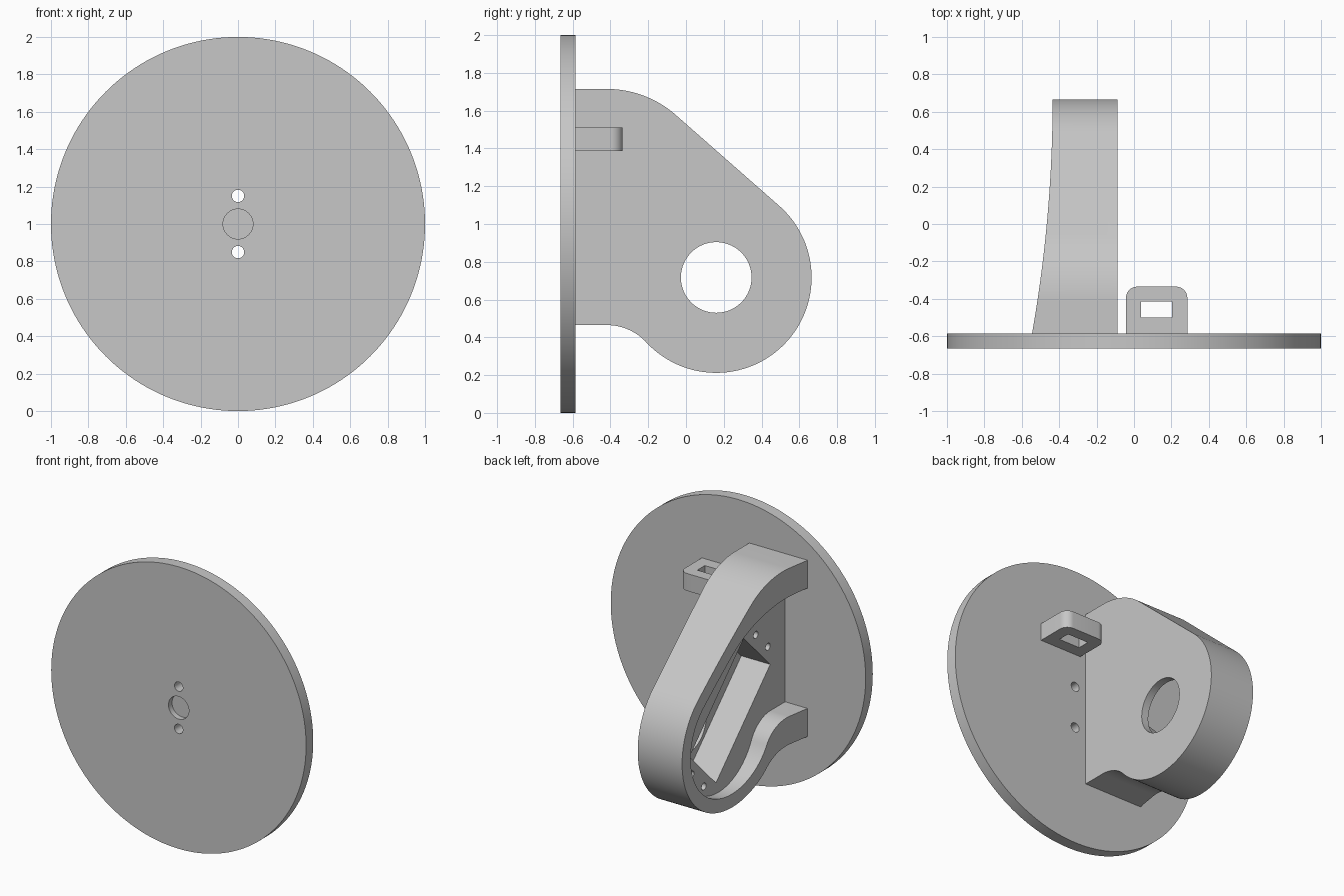
import bpy, bmesh
from math import sin, cos, radians, degrees, atan2

cube = bpy.data.objects.get("Cube")
if cube:
    bpy.data.objects.remove(cube, do_unlink=True)

grey = bpy.data.materials.new("plain_grey")
grey.use_nodes = True
grey.diffuse_color = (0.57, 0.57, 0.57, 1)
grey.node_tree.nodes["Principled BSDF"].inputs["Base Color"].default_value = (0.57, 0.57, 0.57, 1)


def arc(cx, cy, r, start, end, n=32):
    return [(cx + r * cos(radians(start + (end - start) * i / n)),
             cy + r * sin(radians(start + (end - start) * i / n))) for i in range(n + 1)]


def circle(cx, cy, r, n=48):
    return arc(cx, cy, r, 0, 360, n)[:-1]


def box(x0, x1, y0, y1):
    return [(x0, y0), (x1, y0), (x1, y1), (x0, y1)]


def prism(name, points, axis, low, high):
    """Extrude a flat outline along one axis."""
    place = {"x": lambda p, t: (t, p[0], p[1]),
             "y": lambda p, t: (p[0], t, p[1]),
             "z": lambda p, t: (p[0], p[1], t)}[axis]
    bm = bmesh.new()
    ends = [[bm.verts.new(place(p, t)) for p in points] for t in (low, high)]
    for ring in ends:
        bm.faces.new(ring)
    n = len(points)
    for i in range(n):
        j = (i + 1) % n
        bm.faces.new((ends[0][i], ends[0][j], ends[1][j], ends[1][i]))
    bmesh.ops.recalc_face_normals(bm, faces=bm.faces)
    mesh = bpy.data.meshes.new(name)
    bm.to_mesh(mesh)
    bm.free()
    mesh.materials.append(grey)
    obj = bpy.data.objects.new(name, mesh)
    bpy.context.collection.objects.link(obj)
    return obj


def carve(obj, cutters):
    """Cut each helper solid out of the part, then smooth its curved sides."""
    for cutter in cutters:
        cutter.hide_render = True
        mod = obj.modifiers.new("cut", "BOOLEAN")
        mod.operation = "DIFFERENCE"
        mod.solver = "EXACT"
        mod.object = cutter
    graph = bpy.context.evaluated_depsgraph_get()
    mesh = bpy.data.meshes.new_from_object(obj.evaluated_get(graph))
    obj.modifiers.clear()
    obj.data = mesh
    for cutter in cutters:
        bpy.data.objects.remove(cutter, do_unlink=True)
    mesh.shade_smooth()
    mesh.set_sharp_from_angle(angle=radians(25))


# Round base plate with two through holes and a shallow centre recess
BACK = -0.585
plate = prism("base_plate", circle(0, 1, 1, 160), "y", -0.665, BACK)
carve(plate, [prism("hole", circle(0, z, 0.033), "y", -0.8, 0) for z in (0.85, 1.15)]
      + [prism("recess", circle(0, 1, 0.08), "y", -0.8, -0.625)])

# Arm outline: round end, sloping back and flared root
HY, HZ = 0.16, 0.717
SLOPE = 48.7


def arm_outline(root, r, bottom, flat_bottom, top, flat_top):
    drop = HZ - bottom
    rb = ((HY - flat_bottom) ** 2 + drop ** 2 - r ** 2) / (2 * (r - drop))
    meet = degrees(atan2(drop + rb, HY - flat_bottom))
    ny, nz = cos(radians(SLOPE)), sin(radians(SLOPE))
    rt = (ny * (HY - flat_top) + nz * (HZ - top) + r) / (1 - nz)
    return ([(root, bottom)]
            + arc(flat_bottom, bottom - rb, rb, 90, meet)
            + arc(HY, HZ, r, meet - 180, SLOPE, 80)[1:]
            + arc(flat_top, top - rt, rt, SLOPE, 90)[1:]
            + [(root, top)])


arm = prism("motor_arm", arm_outline(-0.6, 0.505, 0.465, -0.42, 1.715, -0.42), "x", -0.7, -0.087)

# Bowed open side of the arm
bow = [(-0.435 - 0.11 * ((0.67 - y) / 1.255) ** 2, y)
       for y in [-0.7 + 1.37 * i / 40 for i in range(41)]]
side_cut = prism("side_cut", [(-1, -0.7)] + bow + [(-0.435, 0.9), (-1, 0.9)], "z", -0.5, 2.5)

# Hollow inside the rim
FLOOR = -0.368
hollow = prism("hollow", arm_outline(-0.8, 0.41, 0.664, -0.42, 1.517, -0.5), "x", -0.9, FLOOR)

# Tilted motor pocket, screw holes and shaft hole
tilt = radians(-45)


def tilted(u, v):
    return (0.034 + u * cos(tilt) - v * sin(tilt), 0.837 + u * sin(tilt) + v * cos(tilt))


pocket = prism("pocket", [tilted(*p) for p in box(-0.43, 0.43, -0.21, 0.21)], "x", -0.8, -0.141)
screws = [prism("screw", circle(*tilted(u, v), 0.025, 24), "x", -0.8, -0.2)
          for u in (-0.507, 0.507) for v in (-0.096, 0.096)]
shaft = prism("shaft", circle(HY, HZ, 0.187, 96), "x", -0.3, 0.1)
carve(arm, [side_cut, hollow, pocket, shaft] + screws)

# Small slotted loop beside the arm
loop_outline = ([(-0.043, -0.6), (0.285, -0.6)]
                + arc(0.225, -0.395, 0.06, 0, 90, 12)
                + arc(0.017, -0.395, 0.06, 90, 180, 12))
loop = prism("cable_loop", loop_outline, "z", 1.387, 1.51)
carve(loop, [prism("slot", box(0.038, 0.202, -0.5, -0.415), "z", 1, 2)])
